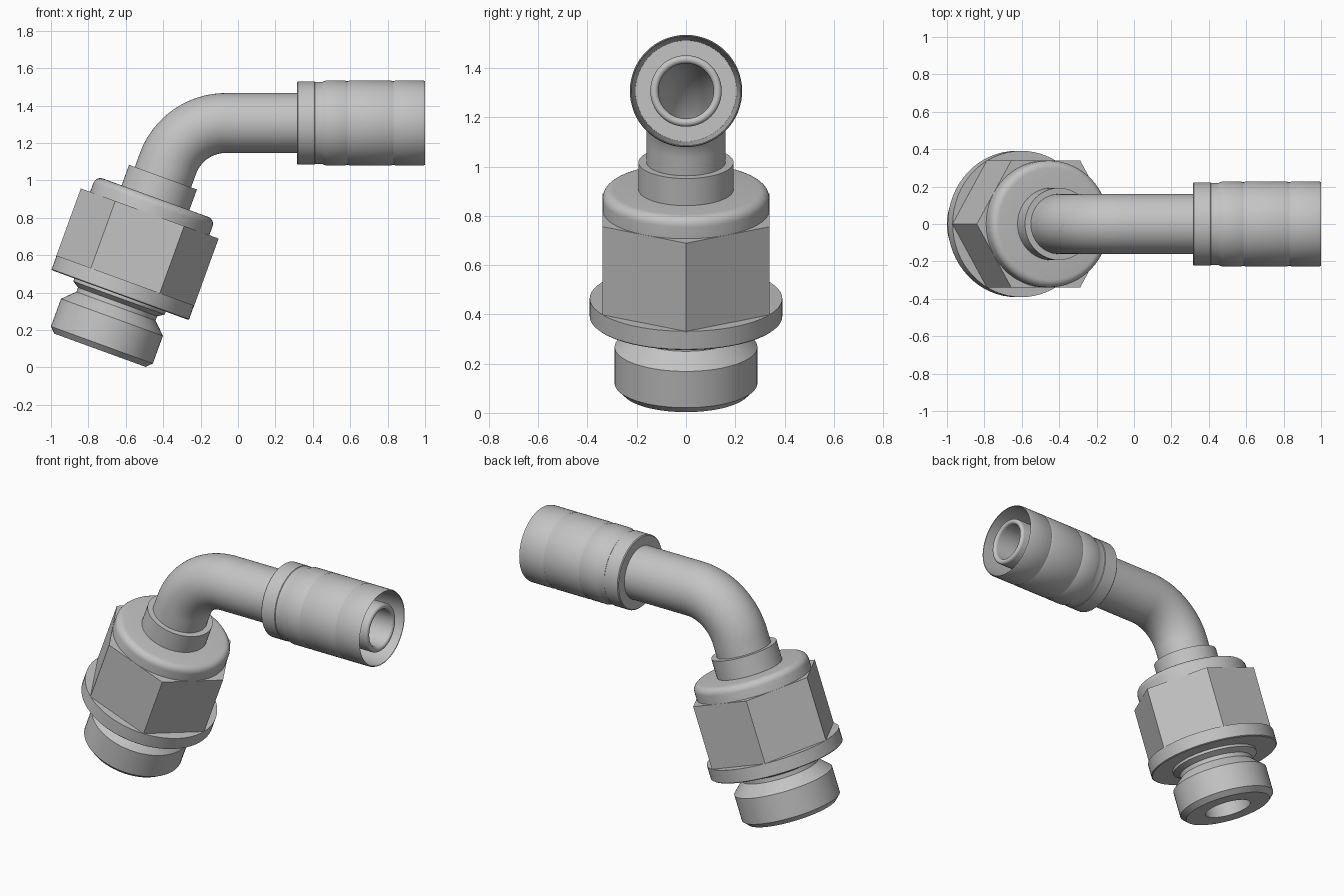
import bpy
import bmesh
from math import sin, cos, tan, pi, radians
from mathutils import Vector

cube = bpy.data.objects.get("Cube")
if cube:
    bpy.data.objects.remove(cube, do_unlink=True)

# One plain metal for every part
metal = bpy.data.materials.new("light_grey_metal")
metal.use_nodes = True
GREY = (0.55, 0.55, 0.55, 1)
metal.diffuse_color = GREY
metal.node_tree.nodes["Principled BSDF"].inputs["Base Color"].default_value = GREY

BEND = radians(70)
BEND_RADIUS = 0.33
TAIL_Z = 1.307
PORT = Vector((-0.738, 0, 0.092))        # centre of the threaded end


def direction(a):
    return Vector((cos(a), 0, sin(a)))


def normal(a):
    return Vector((-sin(a), 0, cos(a)))


PORT_LENGTH = (TAIL_Z - PORT.z) / sin(BEND)
CORNER = PORT + direction(BEND) * PORT_LENGTH
TANGENT = BEND_RADIUS * tan(BEND / 2)
BEND_END = CORNER + Vector((TANGENT, 0, 0))
BEND_CENTRE = BEND_END - Vector((0, 0, BEND_RADIUS))


def port_ring(s, r):
    """Ring at distance s along the tilted port axis."""
    return PORT + direction(BEND) * s, BEND, r


def tail_ring(x, r):
    """Ring on the level hose axis."""
    return Vector((x, 0, TAIL_Z)), 0, r


def fillet(s, r, size, steps=6):
    """Rounded outer corner, ending on the face at s."""
    return [(s - size + size * sin(t), r - size + size * cos(t))
            for t in (pi / 2 * i / steps for i in range(steps + 1))]


def loft(name, rings, sides=64):
    """Join rings into a closed, hollow skin; the last meets the first."""
    bm = bmesh.new()
    loops = []
    for centre, a, r in rings:
        loops.append([bm.verts.new(centre + r * (normal(a) * cos(t) + Vector((0, sin(t), 0))))
                      for t in (2 * pi * i / sides for i in range(sides))])
    for k, loop in enumerate(loops):
        after = loops[(k + 1) % len(loops)]
        for i in range(sides):
            j = (i + 1) % sides
            bm.faces.new((loop[i], loop[j], after[j], after[i]))
    bmesh.ops.recalc_face_normals(bm, faces=bm.faces)
    mesh = bpy.data.meshes.new(name)
    bm.to_mesh(mesh)
    bm.free()
    mesh.materials.append(metal)
    obj = bpy.data.objects.new(name, mesh)
    bpy.context.collection.objects.link(obj)
    bpy.ops.object.select_all(action='DESELECT')
    obj.select_set(True)
    bpy.context.view_layer.objects.active = obj
    bpy.ops.object.shade_smooth_by_angle(angle=radians(25))
    return obj


def port_part(name, profile, sides=64):
    return loft(name, [port_ring(s, r) for s, r in profile], sides)


# Threaded end with chamfers, undercut neck and bore
BORE = 0.14
port_part("threaded_end", [
    (0, BORE), (0, 0.26), (0.03, 0.29), (0.187, 0.29), (0.225, 0.252),
    (0.25, 0.225), (0.275, 0.225), (0.298, 0.26), (0.33, 0.26), (0.33, BORE)])

# Round collar under the nut
port_part("collar", [(0.314, BORE), (0.314, 0.385), (0.319, 0.391),
                     (0.397, 0.391), (0.397, BORE)])

# Six-sided nut, two flats facing front and back
port_part("hex_nut", [(0.39, BORE), (0.39, 0.392), (0.778, 0.392), (0.778, BORE)], sides=6)

# Rounded shoulder on the nut, and the sleeve around the tube
port_part("nut_shoulder", [(0.75, BORE), (0.75, 0.339)] + fillet(0.868, 0.339, 0.04)
          + [(0.868, BORE)])
port_part("tube_sleeve", [(0.85, BORE), (0.85, 0.193), (0.985, 0.193), (0.985, BORE)])

# Bent tube running on into the hose nipple, with its bore
arc = [BEND * (1 - i / 24) for i in range(25)]


def bend_rings(r):
    return [(BEND_CENTRE + normal(a) * BEND_RADIUS, a, r) for a in arc]


TUBE, INNER, NIPPLE = 0.16, 0.112, 0.145
lip = (NIPPLE - INNER) / 2
nose = [tail_ring(0.98 + lip * sin(t), INNER + lip + lip * cos(t))
        for t in (pi * i / 10 for i in range(11))]
loft("bent_tube", [port_ring(0.8, INNER), port_ring(0.8, TUBE)] + bend_rings(TUBE)
     + [tail_ring(0.4, TUBE), tail_ring(0.4, NIPPLE)] + nose
     + bend_rings(INNER)[::-1])

# Crimped hose ferrule: stepped, lightly grooved outside, open cup inside
ferrule = [(0.315, 0.13), (0.315, 0.218), (0.32, 0.223), (0.41, 0.223), (0.413, 0.22),
           (0.452, 0.22)]
for start, end in ((0.46, 0.58), (0.586, 0.826), (0.832, 1.0)):
    ferrule += [(start, 0.223), (start + 0.012, 0.228), (end - 0.012, 0.228), (end, 0.224)]
ferrule += [(0.998, 0.221), (0.45, 0.205), (0.45, 0.13)]
loft("hose_ferrule", [tail_ring(x, r) for x, r in ferrule])
